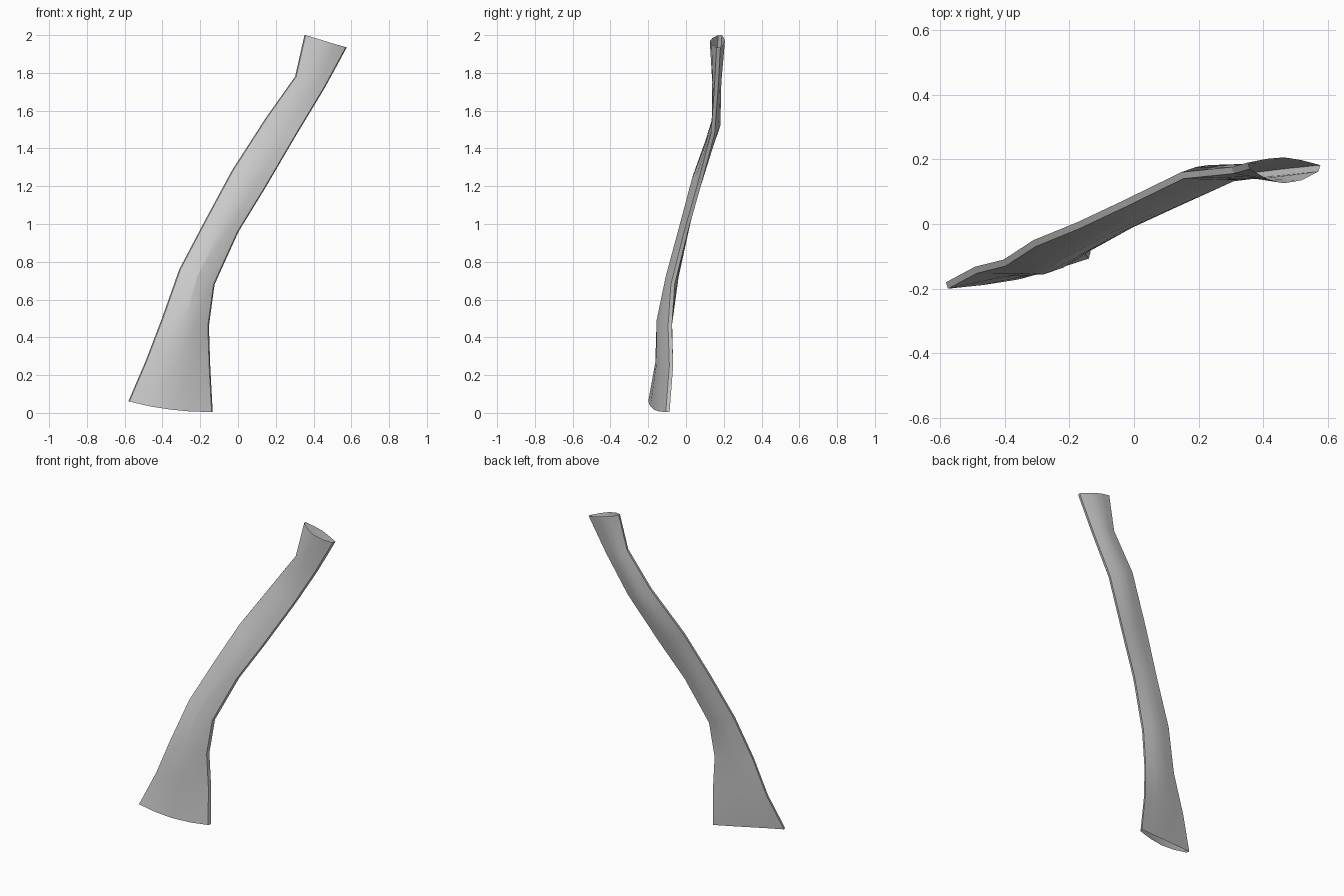
import bpy, bmesh, math
from mathutils import Vector

if "Cube" in bpy.data.objects:
    bpy.data.objects.remove(bpy.data.objects["Cube"])

# Each ring: left edge, right edge, front bulge, back bulge, vertical bow of front
RINGS = [
    ((-.575, -.190, .06), (-.14, -.097, .005), .028, .010, -.015),
    ((-.485, -.142, .27), (-.153, -.078, .25), .047, .014, 0),
    ((-.397, -.120, .50), (-.16, -.085, .46), .053, .026, .01),
    ((-.305, -.060, .76), (-.13, -.070, .68), .043, .026, 0),
    ((-.168, -.004, 1.02), (-.003, .0, .96), .033, .022, 0),
    ((-.028, .062, 1.28), (.138, .065, 1.19), .033, .015, 0),
    ((.152, .150, 1.56), (.308, .142, 1.48), .010, .036, 0),
    ((.308, .166, 1.78), (.453, .160, 1.72), .024, .024, 0),
    ((.358, .180, 2.0), (.57, .172, 1.935), .050, .030, .0),
]
STEPS = [0, .25, .5, .75, 1]
SWELL = [0, .78, 1, .78, 0]
EDGE = .010


def section(left, right, front, back, bow):
    """Lens-shaped cross-section with narrow side edges."""
    a, b = Vector(left), Vector(right)
    pts = []
    for t, s in zip(STEPS, SWELL):
        pts.append(a.lerp(b, t) + Vector((0, -max(EDGE, front * s), bow * s)))
    for t, s in reversed(list(zip(STEPS, SWELL))):
        inset = .006 if t in (0, 1) else 0
        shift = -inset if t == 0 else inset
        pts.append(a.lerp(b, t) + Vector((shift, max(EDGE, back * s), 0)))
    return pts


# Curved flattened tube, open at both ends
bm = bmesh.new()
loops = [[bm.verts.new(p) for p in section(*r)] for r in RINGS]
n = len(loops[0])
for low, high in zip(loops, loops[1:]):
    for i in range(n):
        j = (i + 1) % n
        bm.faces.new((low[i], low[j], high[j], high[i]))
bmesh.ops.recalc_face_normals(bm, faces=bm.faces)
mesh = bpy.data.meshes.new("curved_strip")
bm.to_mesh(mesh)
bm.free()
strip = bpy.data.objects.new("curved_strip", mesh)
bpy.context.collection.objects.link(strip)
bpy.context.view_layer.objects.active = strip
strip.select_set(True)
bpy.ops.object.shade_smooth_by_angle(angle=math.radians(20))
